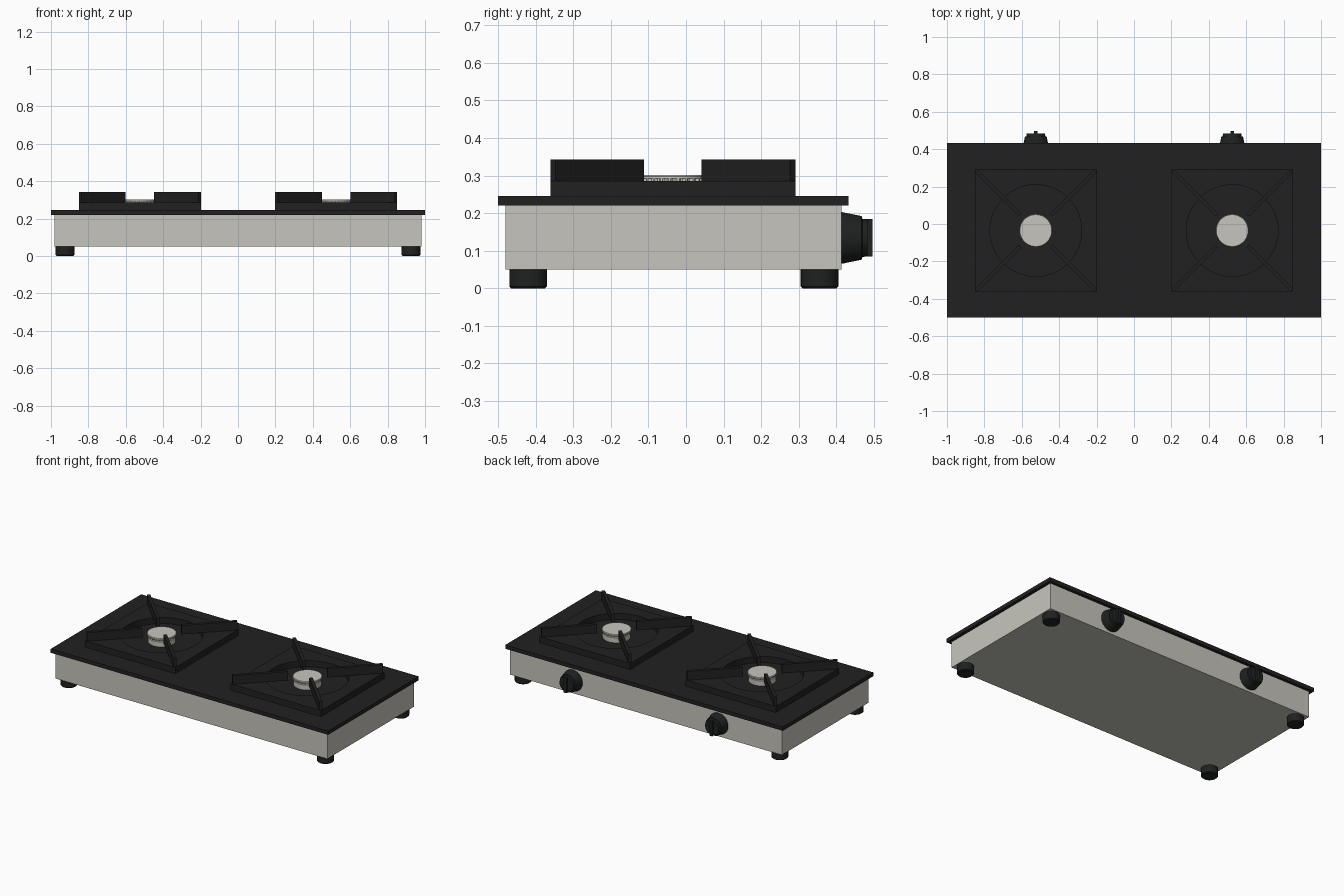
import bpy, bmesh, math
from mathutils import Matrix, Vector

if "Cube" in bpy.data.objects:
    bpy.data.objects.remove(bpy.data.objects["Cube"])


def material(name, rgb):
    m = bpy.data.materials.new(name)
    m.diffuse_color = (*rgb, 1)
    m.use_nodes = True
    m.node_tree.nodes["Principled BSDF"].inputs["Base Color"].default_value = m.diffuse_color
    return m


BLACK = material("black enamel", (0.0155, 0.0155, 0.0155))
RUBBER = material("black plastic", (0.014, 0.0155, 0.0155))
STEEL = material("light steel", (0.57, 0.56, 0.51))


def finish(name, bm, mat, smooth=False):
    bmesh.ops.recalc_face_normals(bm, faces=bm.faces)
    me = bpy.data.meshes.new(name)
    bm.to_mesh(me)
    bm.free()
    me.materials.append(mat)
    ob = bpy.data.objects.new(name, me)
    bpy.context.collection.objects.link(ob)
    if smooth:
        bpy.ops.object.select_all(action='DESELECT')
        ob.select_set(True)
        bpy.context.view_layer.objects.active = ob
        bpy.ops.object.shade_smooth_by_angle(angle=math.radians(35))
    return ob


def add_box(bm, lo, hi, matrix=Matrix()):
    lo, hi = Vector(lo), Vector(hi)
    size = Matrix.Diagonal((*(hi - lo), 1))
    bmesh.ops.create_cube(bm, size=1, matrix=matrix @ Matrix.Translation((lo + hi) / 2) @ size)


def box(name, lo, hi, mat):
    bm = bmesh.new()
    add_box(bm, lo, hi)
    return finish(name, bm, mat)


def add_lathe(bm, profile, matrix, n=48, teeth=None):
    """Closed turned solid from (radius, height) points; rings in teeth are notched."""
    rings = []
    for i, (r, z) in enumerate(profile):
        ring = []
        for k in range(n):
            a = math.tau * k / n
            rr = r - 0.007 if teeth and i in teeth and k % 4 < 2 else r
            ring.append(bm.verts.new(matrix @ Vector((rr * math.cos(a), rr * math.sin(a), z))))
        rings.append(ring)
    for a, b in zip(rings, rings[1:]):
        for k in range(n):
            bm.faces.new((a[k], a[(k + 1) % n], b[(k + 1) % n], b[k]))
    bm.faces.new(rings[0][::-1])
    bm.faces.new(rings[-1])


# body and worktop
box("body", (-0.98, -0.48, 0.05), (0.98, 0.413, 0.22), STEEL)
box("top_plate", (-1, -0.5, 0.22), (1, 0.432, 0.245), BLACK)

# feet
for x in (-0.925, 0.925):
    for y in (-0.42, 0.355):
        bm = bmesh.new()
        add_lathe(bm, [(0.045, 0), (0.05, 0.005), (0.05, 0.05)],
                  Matrix.Translation((x, y, 0)), 32)
        finish("foot", bm, RUBBER, True)

for x in (-0.525, 0.525):
    centre = Matrix.Translation((x, -0.035, 0))

    # square pan stand with a round opening
    bm = bmesh.new()
    n, half, hole = 64, 0.326, 0.245
    loops = []
    for square, z in ((0, 0.244), (1, 0.244), (1, 0.285), (0, 0.285)):
        loop = []
        for k in range(n):
            c, s = math.cos(math.tau * k / n), math.sin(math.tau * k / n)
            r = half / max(abs(c), abs(s)) if square else hole
            loop.append(bm.verts.new(centre @ Vector((r * c, r * s, z))))
        loops.append(loop)
    for i in range(4):
        a, b = loops[i], loops[(i + 1) % 4]
        for k in range(n):
            bm.faces.new((a[k], a[(k + 1) % n], b[(k + 1) % n], b[k]))
    finish("pan_stand", bm, BLACK, True)

    # four diagonal blades
    bm = bmesh.new()
    for k in range(4):
        turn = Matrix.Rotation(math.pi / 4 + k * math.pi / 2, 4, 'Z')
        add_box(bm, (0.118, -0.01, 0.284), (0.451, 0.01, 0.342), centre @ turn)
    finish("pan_arms", bm, BLACK)

    # burner: base, toothed flame ring, cap
    bm = bmesh.new()
    add_lathe(bm, [(0.082, 0.244), (0.082, 0.278), (0.074, 0.28), (0.074, 0.285),
                   (0.0875, 0.285), (0.0875, 0.292), (0.0875, 0.292),
                   (0.0875, 0.298), (0.085, 0.301)], centre, 96, teeth=(4, 5))
    finish("burner", bm, STEEL, True)

    # control knob on the back face
    bm = bmesh.new()
    axis = Matrix.Translation((x, 0.413, 0.134)) @ Matrix.Rotation(-math.pi / 2, 4, 'X')
    add_lathe(bm, [(0.069, -0.003), (0.068, 0.005), (0.058, 0.054),
                   (0.051, 0.056), (0.049, 0.07)], axis)
    add_box(bm, (-0.01, -0.05, 0.06), (0.01, 0.05, 0.083), axis)
    finish("knob", bm, RUBBER, True)
